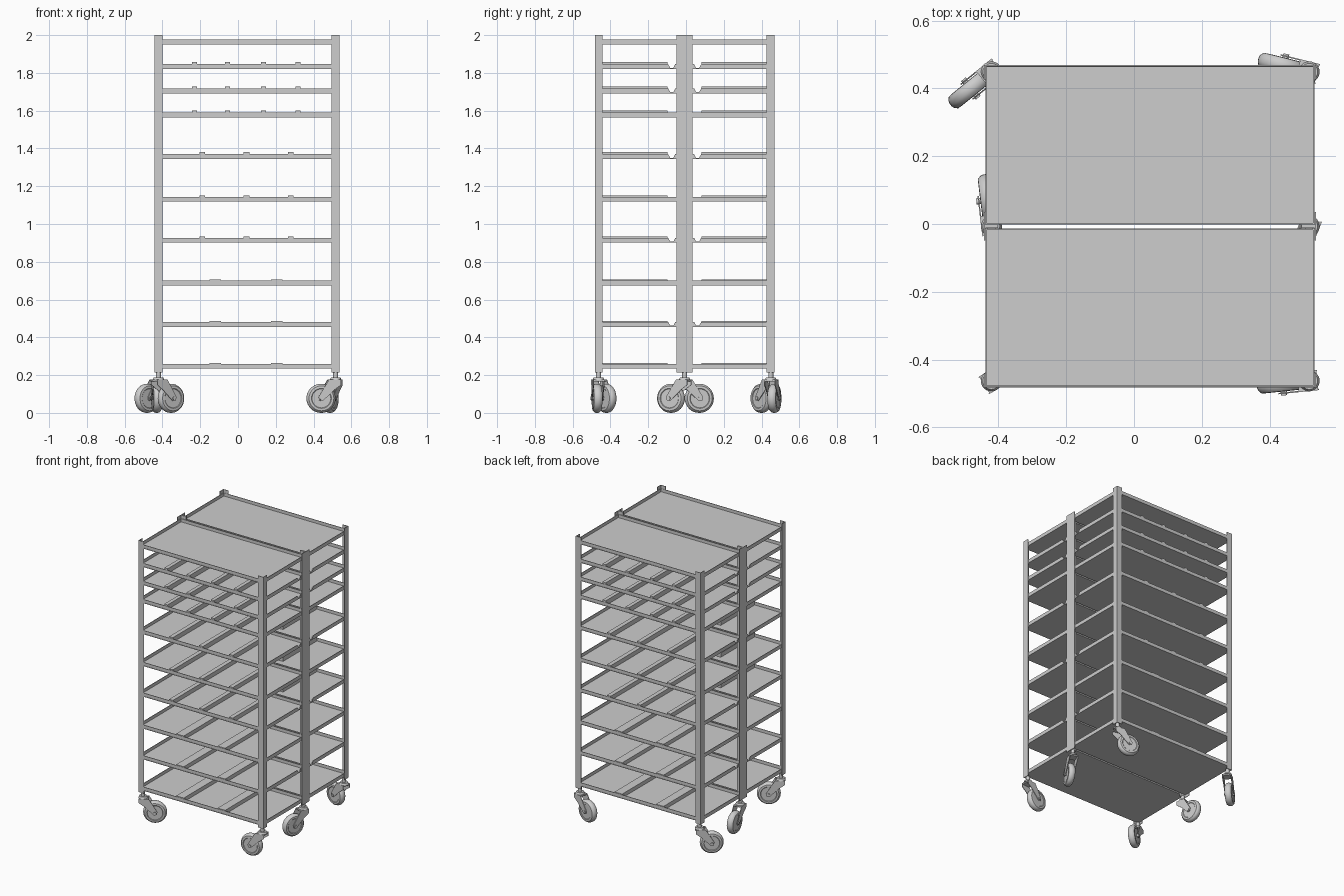
import bpy, bmesh, math
from mathutils import Matrix, Vector

if "Cube" in bpy.data.objects:
    bpy.data.objects.remove(bpy.data.objects["Cube"], do_unlink=True)

grey = bpy.data.materials.new("light grey metal")
grey.use_nodes = True
COLOUR = (0.61, 0.61, 0.61, 1)
grey.diffuse_color = COLOUR
grey.node_tree.nodes["Principled BSDF"].inputs["Base Color"].default_value = COLOUR

X0, X1 = -0.443, 0.537       # frame sides
YC = -0.007                  # gap between the two halves
HALF = 0.476                 # gap centre to outer edge
T = 0.004                    # sheet thickness
LEG = 0.042                  # angle iron leg width
Z_LOW, Z_TOP = 0.215, 2.0


def finish(bm, name):
    bmesh.ops.recalc_face_normals(bm, faces=bm.faces)
    mesh = bpy.data.meshes.new(name)
    bm.to_mesh(mesh)
    bm.free()
    mesh.materials.append(grey)
    return add_object(name, mesh)


def add_object(name, mesh):
    ob = bpy.data.objects.new(name, mesh)
    bpy.context.collection.objects.link(ob)
    return ob


def prism(bm, pts, axis, a, b):
    """Extrude a 2D outline along axis (0=x, 1=y, 2=z) from a to b."""
    def place(p, h):
        v = list(p)
        v.insert(axis, h)
        return bm.verts.new(v)
    lo = [place(p, a) for p in pts]
    hi = [place(p, b) for p in pts]
    bm.faces.new(lo)
    bm.faces.new(hi)
    for i in range(len(pts)):
        j = (i + 1) % len(pts)
        bm.faces.new((lo[i], lo[j], hi[j], hi[i]))


def box(bm, x0, x1, y0, y1, z0, z1):
    prism(bm, [(x0, y0), (x1, y0), (x1, y1), (x0, y1)], 2, z0, z1)


def rod(bm, r0, r1, depth, centre, sideways=False):
    m = Matrix.Translation(centre)
    if sideways:
        m = m @ Matrix.Rotation(math.pi / 2, 4, 'X')
    bmesh.ops.create_cone(bm, cap_ends=True, segments=24, radius1=r0,
                          radius2=r1, depth=depth, matrix=m)


# Corner angle posts and T-shaped middle posts
for side, x, dx in (("right", X0, 1), ("left", X1, -1)):
    for end, s in (("front", -1), ("back", 1)):
        bm = bmesh.new()
        y = YC + s * HALF
        outline = [(0, 0), (LEG, 0), (LEG, T), (T, T), (T, LEG), (0, LEG)]
        prism(bm, [(x + dx * u, y - s * v) for u, v in outline], 2, Z_LOW, Z_TOP)
        finish(bm, f"{end}_{side}_post")
    bm = bmesh.new()
    w = 0.0055
    outline = [(0, -LEG), (T, -LEG), (T, -w), (LEG, -w),
               (LEG, w), (T, w), (T, LEG), (0, LEG)]
    prism(bm, [(x + dx * u, YC + v) for u, v in outline], 2, Z_LOW, Z_TOP)
    finish(bm, f"middle_{side}_post")

# Shelves: rim height, divider centres, divider width, rise above rim, notched rim
FOUR = (-0.23, -0.055, 0.135, 0.317)
THREE = (-0.19, 0.045, 0.28)
TWO = (-0.12, 0.205)
SHELVES = [
    (1.977, (), 0, 0, False),
    (1.846, FOUR, 0.026, 0.011, True),
    (1.718, FOUR, 0.026, 0.011, True),
    (1.59, FOUR, 0.026, 0.011, False),
    (1.37, THREE, 0.03, 0.01, True),
    (1.144, THREE, 0.03, 0.008, False),
    (0.927, THREE, 0.03, 0.008, True),
    (0.7, TWO, 0.06, 0.005, False),
    (0.482, TWO, 0.06, 0.005, True),
    (0.26, TWO, 0.06, 0.005, False),
]
RAIL = 0.026
INNER = 0.006                # distance of the sheet edge from the gap centre
NOTCH = [(0.088, RAIL), (0.076, 0.006), (0.06, 0.006), (0.05, RAIL)]
for n, (z, dividers, width, rise, notched) in enumerate(SHELVES, 1):
    floor = z - RAIL
    for end, s in (("front", -1), ("back", 1)):
        # sheet lying on the bottom of the rim
        bm = bmesh.new()
        ys = sorted((YC + s * HALF, YC + s * INNER))
        box(bm, X0 + T, X1 - T, *ys, floor, floor + T)
        # side rims, notched beside the middle post on some shelves
        rim = [(INNER, 0), (HALF - T, 0), (HALF - T, RAIL)]
        rim += (NOTCH if notched else []) + [(INNER, RAIL)]
        for x in (X0 + T, X1 - 2 * T):
            prism(bm, [(YC + s * d, floor + h) for d, h in rim], 0, x, x + T)
        # outer and inner edge rims
        for d in (HALF - T / 2, INNER + T):
            ys = sorted((YC + s * d, YC + s * (d - T)))
            box(bm, X0 + T, X1 - T, *ys, floor, z)
        finish(bm, f"{end}_shelf_{n}")

        # dividers running from the outer edge towards the middle
        if dividers:
            bm = bmesh.new()
            for x in dividers:
                ys = sorted((YC + s * (HALF - T), YC + s * 0.09))
                box(bm, x - width / 2, x + width / 2, *ys, floor + T, z + rise)
            finish(bm, f"{end}_dividers_{n}")

# Swivel caster: stem, swivel head, fork, wheel and axle
OFFSET, AXLE, R = 0.078, 0.077, 0.077
bm = bmesh.new()
rod(bm, 0.013, 0.013, 0.04, (0, 0, 0.2))
rod(bm, 0.031, 0.025, 0.014, (0, 0, 0.181))
box(bm, -0.024, 0.034, -0.03, 0.03, 0.166, 0.176)
fork = [(-0.026, 0.176), (0.038, 0.176), (0.094, 0.085), (0.09, 0.066),
        (0.072, 0.062), (0.012, 0.12), (-0.026, 0.148)]
for y in (-0.03, 0.026):
    prism(bm, fork, 1, y, y + T)
rod(bm, 0.009, 0.009, 0.07, (OFFSET, 0, AXLE), True)
# lathed wheel with a plain disc and rounded tread
half = [(0, 0.02), (0.05, 0.02), (0.053, 0.023), (0.066, 0.022),
        (0.074, 0.014), (R, 0.005)]
profile = half + [(r, -w) for r, w in reversed(half)]
verts = [bm.verts.new((OFFSET + r, w, AXLE)) for r, w in profile]
edges = [bm.edges.new(p) for p in zip(verts, verts[1:])]
bmesh.ops.spin(bm, geom=verts + edges, cent=Vector((OFFSET, 0, AXLE)),
               axis=(0, 1, 0), angle=2 * math.pi, steps=32)
bmesh.ops.remove_doubles(bm, verts=bm.verts, dist=0.0001)
first = finish(bm, "front_right_caster")
bpy.context.view_layer.objects.active = first
first.select_set(True)
bpy.ops.object.shade_smooth_by_angle(angle=math.radians(35))
first.select_set(False)

# Each caster is swivelled its own way (degrees from +x)
XR, XL = X0 + 0.022, X1 - 0.02
YF, YB = YC - HALF + 0.02, YC + HALF - 0.02
PLACES = [
    ("front_right", XR, YF, 32), ("front_left", XL, YF, 186),
    ("middle_right", XR, YC, 97), ("middle_left", XL, YC, 248),
    ("back_right", XR, YB, 219), ("back_left", XL, YB, 166),
]
for name, x, y, turn in PLACES:
    ob = first if name == "front_right" else add_object(name + "_caster", first.data)
    ob.location = (x, y, 0)
    ob.rotation_euler.z = math.radians(turn)
